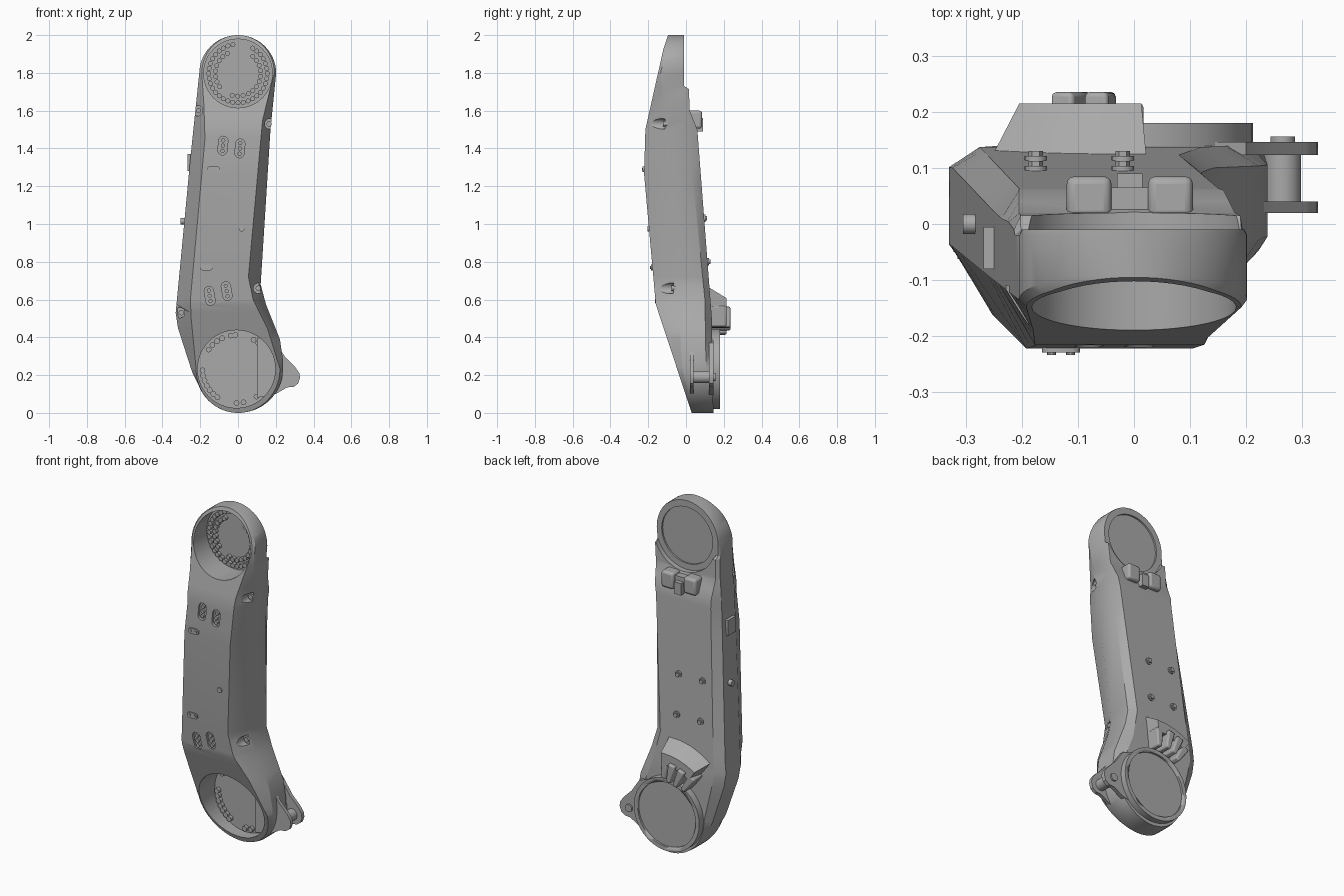
import bpy, bmesh
from math import sin, cos, pi, radians, sqrt

if "Cube" in bpy.data.objects:
    bpy.data.objects.remove(bpy.data.objects["Cube"], do_unlink=True)

grey = bpy.data.materials.new("mid grey")
grey.use_nodes = True
COLOUR = (0.4, 0.4, 0.4, 1)
grey.diffuse_color = COLOUR
grey.node_tree.nodes["Principled BSDF"].inputs["Base Color"].default_value = COLOUR

TOP_Z, TOP_R = 1.797, 0.203      # upper joint
LOW_Z, LOW_R = 0.232, 0.232      # lower joint


def finish(name, bm, smooth=True):
    bmesh.ops.recalc_face_normals(bm, faces=bm.faces)
    mesh = bpy.data.meshes.new(name)
    bm.to_mesh(mesh)
    bm.free()
    mesh.materials.append(grey)
    ob = bpy.data.objects.new(name, mesh)
    bpy.context.collection.objects.link(ob)
    bpy.ops.object.select_all(action="DESELECT")
    ob.select_set(True)
    bpy.context.view_layer.objects.active = ob
    if smooth:
        bpy.ops.object.shade_smooth_by_angle(angle=radians(28))
    return ob


def loft(name, rings):
    """Skin a list of equal-length closed rings and cap both ends."""
    bm = bmesh.new()
    rows = [[bm.verts.new(p) for p in ring] for ring in rings]
    n = len(rows[0])
    for a, b in zip(rows, rows[1:]):
        for i in range(n):
            j = (i + 1) % n
            bm.faces.new((a[i], a[j], b[j], b[i]))
    bm.faces.new(rows[0])
    bm.faces.new(rows[-1])
    return finish(name, bm)


def prism(name, pts, y0, y1, pts2=None):
    """Extrude an x-z outline along y, optionally to a second outline."""
    return loft(name, [[(x, y0, z) for x, z in pts],
                       [(x, y1, z) for x, z in (pts2 or pts)]])


def circle(x, z, r, n=48):
    return [(x + r * cos(2 * pi * i / n), z + r * sin(2 * pi * i / n)) for i in range(n)]


def stadium(x, z, length, width, tilt=0):
    r, h = width / 2, (length - width) / 2
    pts = []
    for i in range(16):
        a = 2 * pi * (i + 0.5) / 16
        px, pz = r * cos(a), r * sin(a) + (h if sin(a) > 0 else -h)
        pts.append((x + px * cos(tilt) - pz * sin(tilt), z + px * sin(tilt) + pz * cos(tilt)))
    return pts


def rect(x0, x1, z0, z1):
    return [(x0, z0), (x1, z0), (x1, z1), (x0, z1)]


def bevel(ob, width, segments=2):
    m = ob.modifiers.new("bevel", "BEVEL")
    m.width, m.segments = width, segments
    return ob


def cut(target, cutter):
    m = target.modifiers.new("cut", "BOOLEAN")
    m.operation, m.object, m.solver = "DIFFERENCE", cutter, "EXACT"
    bpy.context.view_layer.objects.active = target
    bpy.ops.object.modifier_apply(modifier=m.name)
    bpy.data.objects.remove(cutter, do_unlink=True)


def lerp(keys, z):
    if z >= keys[0][0]:
        return keys[0][1]
    for (za, a), (zb, b) in zip(keys, keys[1:]):
        if z >= zb:
            return a + (b - a) * (za - z) / (za - zb)
    return keys[-1][1]


# Housing outlines by height: side limits, then depth limits
WIDE_L = [(1.8, -.205), (1.35, -.252), (.53, -.33), (.45, -.318), (.16, -.225)]
WIDE_R = [(1.8, .202), (1.5, .172), (.68, .12), (.575, .148), (.39, .222), (.28, .238)]
FRONT_L = [(1.8, -.192), (1.62, -.18), (1.45, -.175), (.6, -.252), (.5, -.248), (.235, -.222)]
FRONT_R = [(1.8, .192), (1.55, .13), (.72, .055), (.6, .08), (.45, .155), (.235, .222)]
BACK_L = [(1.8, -.2), (1.6, -.205), (1.45, -.205), (.5, -.275), (.235, -.215)]
BACK_R = [(1.8, .197), (1.6, .18), (1.45, .15), (.68, .08), (.5, .12), (.235, .225)]
Y_FRONT = [(2, -.095), (1.925, -.12), (1.5, -.215), (1.265, -.222), (.575, -.16), (.03, .02), (0, .03)]
Y_MID_F = [(2, -.085), (1.8, -.135), (1.5, -.11), (.6, -.04), (.235, -.02), (0, .04)]
Y_MID_B = [(1.73, -.02), (1.7, .0), (1.5, .01), (.6, .1), (0, .11)]
Y_BACK = [(1.73, -.01), (1.715, .015), (1.6, .02), (1.5, .06), (.5, .137), (0, .145)]

heights = {k[0] for t in (WIDE_L, WIDE_R, FRONT_L, FRONT_R, BACK_L, BACK_R, Y_FRONT, Y_BACK)
           for k in t if LOW_Z < k[0] < TOP_Z}
steps = 14
heights |= {TOP_Z + TOP_R * sin(pi / 2 * i / steps) for i in range(steps + 1)}
heights |= {LOW_Z - LOW_R * sin(pi / 2 * i / steps) for i in range(steps + 1)}
rings = []
for z in sorted(heights):
    over = max((z - TOP_Z) / TOP_R, (LOW_Z - z) / LOW_R, 0)
    f = max(sqrt(max(1 - over * over, 0)), 0.04)
    corners = ((FRONT_L, Y_FRONT), (FRONT_R, Y_FRONT), (WIDE_R, Y_MID_F), (WIDE_R, Y_MID_B),
               (BACK_R, Y_BACK), (BACK_L, Y_BACK), (WIDE_L, Y_MID_B), (WIDE_L, Y_MID_F))
    rings.append([(f * lerp(xk, z), lerp(yk, z), z) for xk, yk in corners])
housing = loft("housing", rings)

# Joint bores, back recess and collar step
TOP_FLOOR, LOW_FLOOR = -0.03, 0.09
cut(housing, prism("upper_bore", circle(0, TOP_Z, .182), -.5, TOP_FLOOR))
cut(housing, prism("lower_bore", circle(-.008, .232, .206), -.5, LOW_FLOOR))
cut(housing, prism("collar_step", circle(0, TOP_Z, .2), -.0101, .3))
cut(housing, prism("back_recess", circle(0, TOP_Z, .165), -.02, .3))

# Half-round screw pockets on the chamfers
pockets = [(.17, 1.53, -.11), (.11, .66, -.065), (-.215, 1.6, -.11), (-.31, .53, -.05)]
for x, z, floor in pockets:
    cut(housing, prism("pocket", circle(x, z, .028, 20), -.5, floor))
    prism("pocket_screw", circle(x * .97, z, .014, 12), floor - .012, floor + .01)

# Slots in the front face, each holding three pins
for x, z, tilt in [(-.08, 1.415, -.08), (.01, 1.4, -.08), (-.15, .62, .17), (-.06, .645, .17)]:
    y = lerp(Y_FRONT, z)
    cut(housing, prism("slot", stadium(x, z, .1, .05, tilt), -.5, y + .014))
    for k in (-1, 0, 1):
        prism("slot_pin", circle(x - k * .028 * sin(tilt), z + k * .028 * cos(tilt), .011, 12),
              y + .001, y + .02)
bpy.context.view_layer.objects.active = housing
housing.select_set(True)
bpy.ops.object.shade_smooth_by_angle(angle=radians(28))

# Raised front plates and centre screw
for x, z in [(-.13, 1.29), (-.168, .77)]:
    y = lerp(Y_FRONT, z)
    prism("front_plate", stadium(x, z, .068, .032, pi / 2), y - .008, y + .02)
    for s in (-.017, .017):
        prism("plate_pin", circle(x + s, z, .008, 10), y - .012, y)
prism("front_screw", circle(.02, .975, .015, 16), lerp(Y_FRONT, .975) - .008, -.17)

# Bolts on the joint floors
def bolt_ring(name, cx, cz, r, floor, angles, size):
    for a in angles:
        a = radians(a)
        prism(name, circle(cx + r * cos(a), cz + r * sin(a), size, 12), floor - .02, floor + .005)

bolt_ring("upper_bolt", 0, TOP_Z, .155, TOP_FLOOR, range(-130, 70, 10), .013)
bolt_ring("upper_bolt", 0, TOP_Z, .155, TOP_FLOOR, range(100, 230, 10), .013)
bolt_ring("upper_bolt", 0, TOP_Z, .12, TOP_FLOOR, range(-105, 50, 14), .013)
bolt_ring("upper_bolt", 0, TOP_Z, .12, TOP_FLOOR, range(118, 220, 14), .013)
bolt_ring("lower_bolt", -.008, .232, .18, LOW_FLOOR,
          [92, 100, 115, 125, 135, 145, 182, 191, 200, 209, 218, 227, 236, 270, 282,
           306, 315, 324, 340, 349, 358, 7, 16, 30, 40, 50, 60], .015)

# Lower back cap with a raised rim
cap = prism("lower_back_cap", circle(0, .232, .212), .13, .18)
cut(cap, prism("cap_recess", circle(0, .232, .188), .168, .3))
bpy.ops.object.shade_smooth_by_angle(angle=radians(28))

# Side lug: two plates and a pin
lug = [(.1, .4), (.2, .37), (.25, .295), (.305, .24), (.325, .21), (.328, .185),
       (.318, .155), (.295, .138), (.26, .135), (.2, .1), (.1, .08)]
for y0, y1 in [(.02, .04), (.123, .146)]:
    prism("lug_plate", lug, y0, y1)
prism("lug_pin", circle(.265, .19, .033, 24), .03, .13)
prism("lug_pin_head", circle(.265, .19, .022, 20), .14, .156)

# Fan-shaped clamp above the lower cap
def sector(r0, r1, a0, a1, n=4):
    angles = [radians(a0 + (a1 - a0) * i / n) for i in range(n + 1)]
    return ([(-r0 * sin(a), .232 + r0 * cos(a)) for a in angles] +
            [(-r1 * sin(a), .232 + r1 * cos(a)) for a in reversed(angles)])

prism("clamp_wedge", sector(.31, .44, -3, 36), .11, .215, sector(.31, .375, -2, 33))
for a, top in [(-3, .215), (8, .235), (19, .235), (30, .215)]:
    bevel(prism("clamp_finger", sector(.225, .335, a, a + 7.5, 1), .11, top), .008)

# Clamp blocks under the upper joint
for x0, x1 in [(-.12, -.04), (.025, .105)]:
    bevel(prism("upper_clamp_block", rect(x0, x1, 1.505, 1.6), .01, .085), .014, 3)
prism("upper_clamp_bridge", rect(-.045, .03, 1.53, 1.585), .01, .065)
prism("upper_clamp_key", rect(-.03, .015, 1.49, 1.56), .01, .09)

# Back cover bolts
for x in (-.175, -.02):
    for z in (1.03, .8):
        y = lerp(Y_BACK, z)
        prism("back_washer", circle(x, z, .02, 20), y - .01, y + .007)
        prism("back_bolt", circle(x, z, .013, 6), y, y + .016)

# Connector plate and screw on the side
prism("side_plate", rect(-.268, -.235, 1.28, 1.37), -.08, -.005)
screw = prism("side_screw", circle(0, 0, .018, 16), -.02, .025)
screw.rotation_euler.z = pi / 2
screw.location = (-.28, 0, 1.015)
